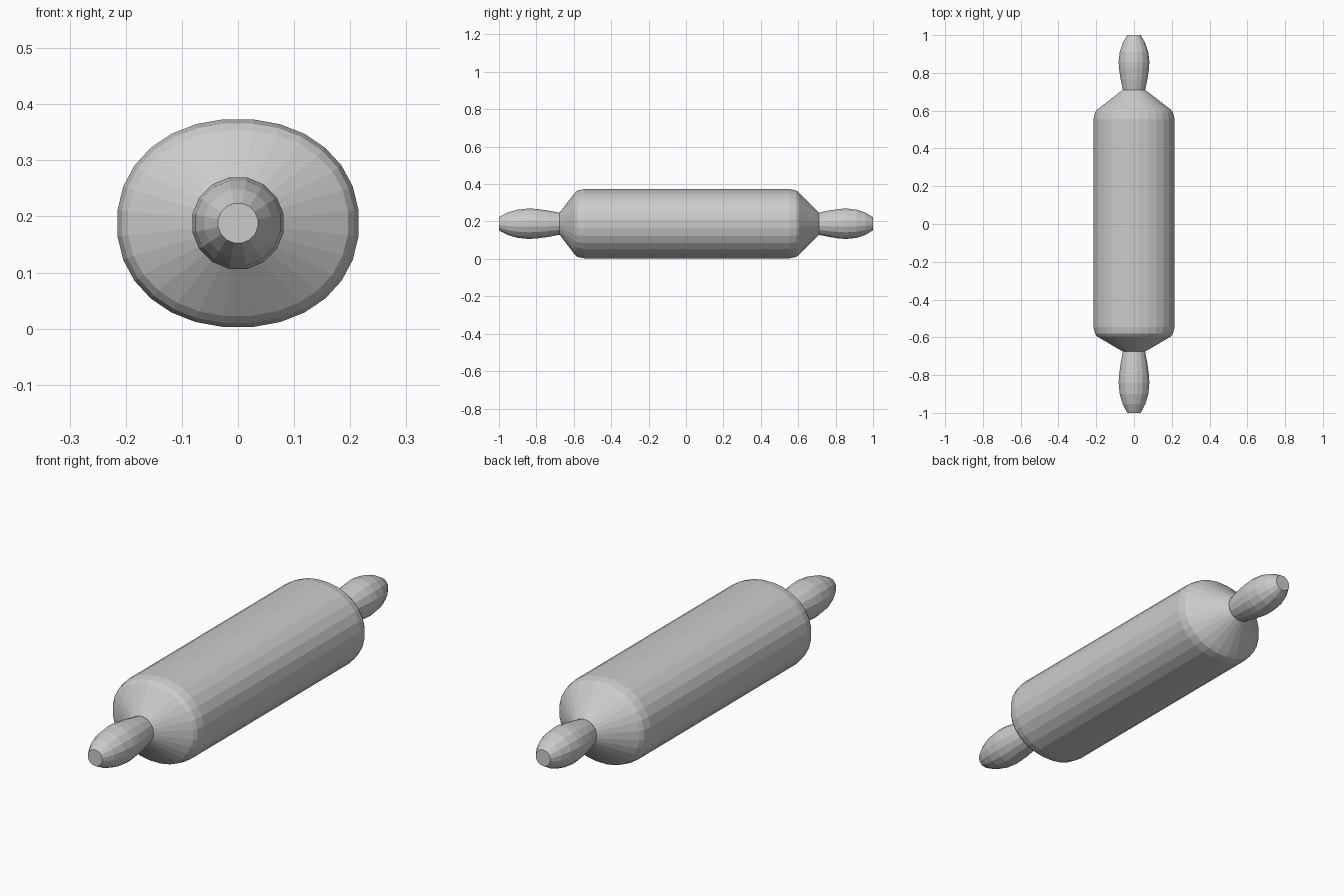
import bpy
import bmesh
import math

cube = bpy.data.objects.get("Cube")
if cube:
    bpy.data.objects.remove(cube)

AXIS_Z = 0.188

grey = bpy.data.materials.new("plain grey")
grey.use_nodes = True
colour = (0.6, 0.6, 0.6, 1)
grey.diffuse_color = colour
grey.node_tree.nodes["Principled BSDF"].inputs["Base Color"].default_value = colour


def superellipse(angle, power):
    """Point on a unit circle, slightly squared off when power is above 2."""
    c, s = math.cos(angle), math.sin(angle)
    return [math.copysign(abs(v) ** (2 / power), v) for v in (c, s)]


def lathe(name, rings, sides, power=2):
    """Loft rings of (y, x radius, z radius) along y and cap both ends."""
    bm = bmesh.new()
    loops = []
    for y, rx, rz in rings:
        loop = []
        for i in range(sides):
            x, z = superellipse(2 * math.pi * (i + 0.5) / sides, power)
            loop.append(bm.verts.new((x * rx, y, AXIS_Z + z * rz)))
        loops.append(loop)
    for a, b in zip(loops, loops[1:]):
        for i in range(sides):
            j = (i + 1) % sides
            bm.faces.new((a[i], a[j], b[j], b[i]))
    bm.faces.new(loops[0])
    bm.faces.new(loops[-1])
    bmesh.ops.recalc_face_normals(bm, faces=bm.faces)
    mesh = bpy.data.meshes.new(name)
    bm.to_mesh(mesh)
    bm.free()
    mesh.materials.append(grey)
    obj = bpy.data.objects.new(name, mesh)
    bpy.context.collection.objects.link(obj)
    return obj


# Roller: slightly flattened barrel with rounded shoulders and tapered ends
lathe("roller", [
    (-0.675, 0.06, 0.06),
    (-0.595, 0.197, 0.166),
    (-0.58, 0.208, 0.179),
    (-0.545, 0.216, 0.186),
    (0.555, 0.216, 0.186),
    (0.59, 0.208, 0.179),
    (0.605, 0.197, 0.166),
    (0.71, 0.06, 0.06),
], sides=28, power=2.12)

# Handles: bulged grips, each starting at its end of the roller
GRIP = [(0, 0.059), (0.2, 0.072), (0.4, 0.081), (0.52, 0.083),
        (0.7, 0.077), (0.86, 0.061), (1, 0.036)]
for name, start, end in (("front_handle", -0.67, -1), ("back_handle", 0.705, 1)):
    lathe(name, [(start + (end - start) * t, r, r) for t, r in GRIP], sides=16)
